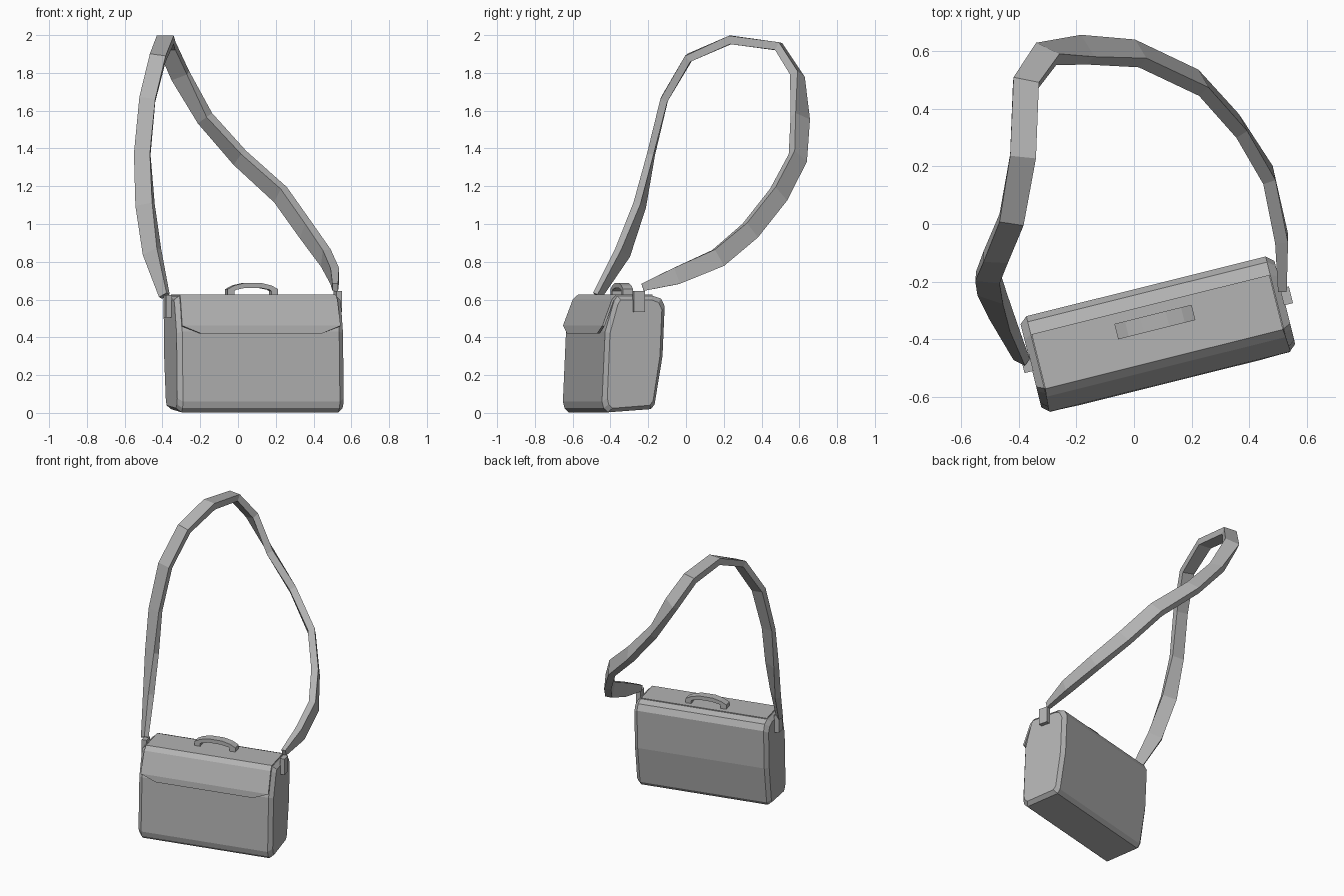
import bpy, bmesh, math
from mathutils import Vector

if "Cube" in bpy.data.objects:
    bpy.data.objects.remove(bpy.data.objects["Cube"])

grey = bpy.data.materials.new("grey leather")
grey.diffuse_color = (0.45, 0.45, 0.45, 1)
grey.use_nodes = True
grey.node_tree.nodes["Principled BSDF"].inputs["Base Color"].default_value = grey.diffuse_color
TURN = math.radians(14)   # the bag stands turned on the ground
MID = -0.012              # middle of the bag along its length


def make(name, loops, turn=TURN, caps=True, wrap=True):
    """Skin a row of equal point loops into one mesh object."""
    bm = bmesh.new()
    rows = [[bm.verts.new(p) for p in loop] for loop in loops]
    n = len(rows[0])
    for a, b in zip(rows, rows[1:]):
        for i in range(n if wrap else n - 1):
            j = (i + 1) % n
            bm.faces.new((a[i], a[j], b[j], b[i]))
    if caps:
        bm.faces.new(rows[0][::-1])
        bm.faces.new(rows[-1])
    bmesh.ops.recalc_face_normals(bm, faces=bm.faces)
    mesh = bpy.data.meshes.new(name)
    bm.to_mesh(mesh)
    bm.free()
    mesh.materials.append(grey)
    obj = bpy.data.objects.new(name, mesh)
    obj.rotation_euler.z = turn
    bpy.context.collection.objects.link(obj)
    return obj


# Bag body: side profile (depth, height) with chamfered ends
profile = [(-.562, .06), (-.545, .43), (-.495, .595), (-.478, .62),
           (-.285, .62), (-.24, .605), (-.22, .565), (-.232, .3),
           (-.275, .045), (-.295, .02), (-.53, .003), (-.553, .025)]


def section(u, inset=False):
    if inset:
        return [(MID + u, -.39 + (y + .39) * .87, .31 + (z - .31) * .93) for y, z in profile]
    return [(MID + u, y, z) for y, z in profile]


make("bag_body", [section(-.454, True), section(-.428), section(.428), section(.454, True)])

# Front flap, with clipped lower corners
flap_rows = [(-.285, .62, .425), (-.478, .621, .425), (-.503, .597, .428),
             (-.555, .46, .432), (-.558, .42, .33)]
flap = make("front_flap", [[(MID - h, y, z), (MID + h, y, z)] for y, z, h in flap_rows],
            caps=False, wrap=False)
solid = flap.modifiers.new("thickness", 'SOLIDIFY')
solid.thickness = .012
solid.offset = 0

# Carry handle: mirrored arch
half = [((-.138, .61), (-.1, .61)), ((-.138, .655), (-.1, .645)),
        ((-.1, .675), (-.09, .652)), ((-.045, .688), (-.04, .662))]
arch = half + [((-a[0], a[1]), (-b[0], b[1])) for a, b in reversed(half)]
make("carry_handle", [[(MID + o[0], -.375, o[1]), (MID + o[0], -.32, o[1]),
                       (MID + i[0], -.32, i[1]), (MID + i[0], -.375, i[1])] for o, i in arch])


# Strap tabs on both ends
def tab(name, u, v, z0, z1):
    make(name, [[(u + a * .016, v + b * .03, z) for a, b in ((-1, -1), (1, -1), (1, 1), (-1, 1))]
                for z in (z0, z1)])


tab("left_strap_tab", -.478, -.38, .505, .625)
tab("right_strap_tab", .453, -.37, .535, .645)

# Shoulder strap: centre, width direction, width, thickness
strap = [
    ((-.39, -.47, .62), (.8, -.5, .2), .05, .03),
    ((-.455, -.335, .85), (.08, -.05, .04), .095, .04),
    ((-.492, -.245, 1.1), (.09, -.03, .02), .095, .04),
    ((-.507, -.185, 1.37), (1, -.1, 0), .085, .035),
    ((-.48, -.115, 1.66), (1, 0, 0), .085, .04),
    ((-.425, .015, 1.88), (1, 0, 0), .085, .042),
    ((-.385, .235, 1.975), (1, 0, 0), .09, .045),
    ((-.375, .49, 1.94), (1, -.1, 0), .09, .045),
    ((-.305, .59, 1.785), (.09, -.05, .05), .095, .045),
    ((-.175, .605, 1.56), (.05, -.085, .04), .095, .045),
    ((.01, .592, 1.35), (.05, -.075, .06), .095, .045),
    ((.225, .49, 1.155), (.04, -.07, .08), .1, .045),
    ((.36, .34, .965), (.03, -.06, .075), .1, .045),
    ((.465, .17, .82), (.01, -.05, .09), .1, .045),
    ((.512, -.05, .725), (0, -.03, .09), .09, .045),
    ((.515, -.23, .665), (0, -.02, .03), .04, .03),
]
centres = [Vector(s[0]) for s in strap]
loops = []
for k, (c, w, wide, thick) in enumerate(strap):
    t = (centres[min(k + 1, len(strap) - 1)] - centres[max(k - 1, 0)]).normalized()
    w = Vector(w)
    w = (w - t * w.dot(t)).normalized() * wide / 2
    n = t.cross(w).normalized() * thick / 2
    c = centres[k]
    loops.append([c + w + n, c - w + n, c - w - n, c + w - n])
make("shoulder_strap", loops, turn=0)
